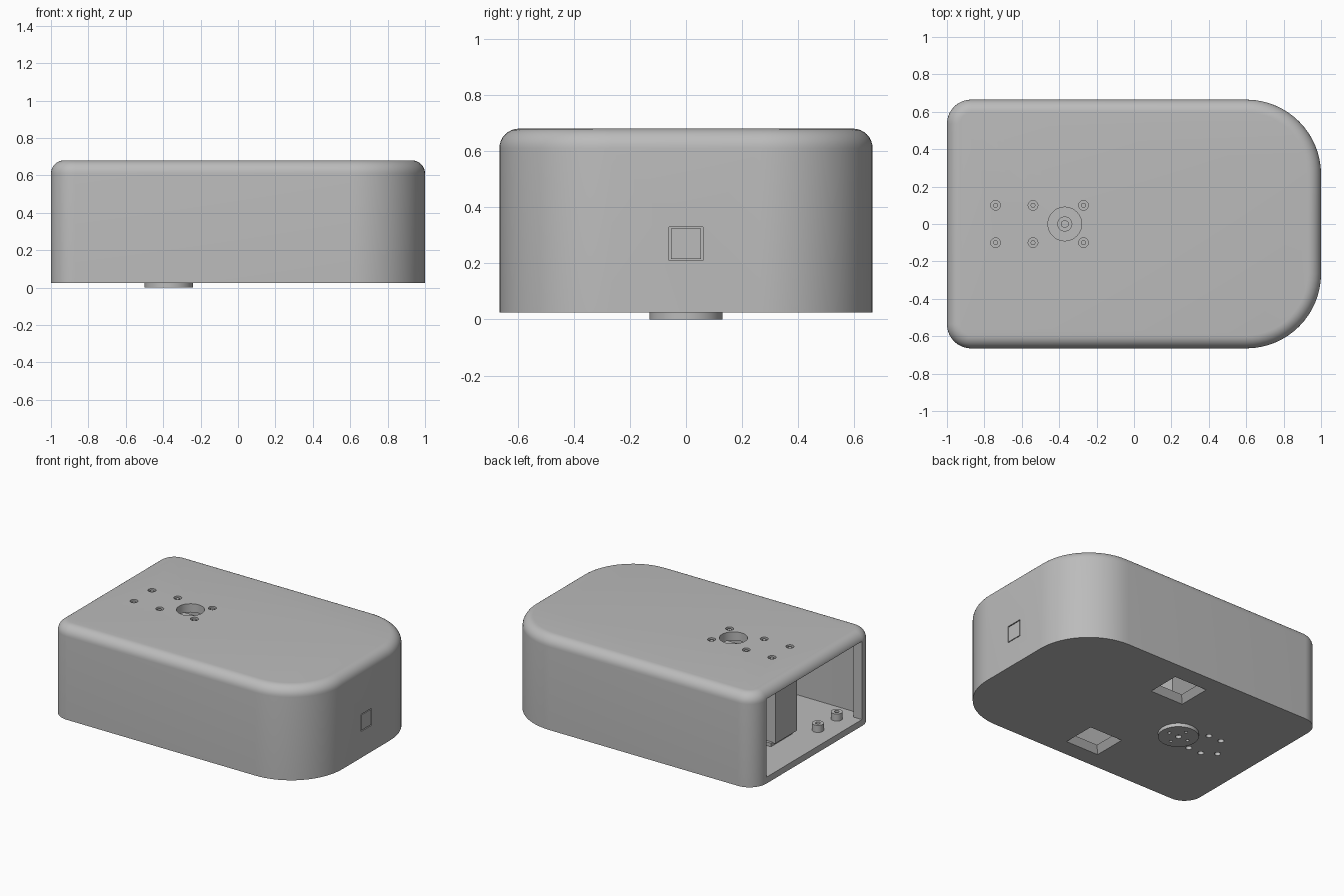
import bpy, bmesh, math
from mathutils import Matrix

cube = bpy.data.objects.get("Cube")
if cube:
    bpy.data.objects.remove(cube, do_unlink=True)

grey = bpy.data.materials.new("plain_grey")
grey.use_nodes = True
grey.diffuse_color = (0.5, 0.5, 0.5, 1)
grey.node_tree.nodes["Principled BSDF"].inputs["Base Color"].default_value = (0.5, 0.5, 0.5, 1)


def finish(name, bm):
    bmesh.ops.recalc_face_normals(bm, faces=bm.faces)
    me = bpy.data.meshes.new(name)
    bm.to_mesh(me)
    bm.free()
    me.materials.append(grey)
    ob = bpy.data.objects.new(name, me)
    bpy.context.collection.objects.link(ob)
    return ob


def outline(inset):
    """Plan outline: small corners at the open end, large ones at the round end."""
    pts = []
    for cx, cy, r, start in ((0.6, 0.265, 0.4, 0), (-0.87, 0.535, 0.13, 90),
                             (-0.87, -0.535, 0.13, 180), (0.6, -0.265, 0.4, 270)):
        for i in range(17):
            a = math.radians(start + 90 * i / 16)
            pts.append((cx + (r - inset) * math.cos(a), cy + (r - inset) * math.sin(a)))
    return pts


def slab(name, pts, z0, z1, top_round=0):
    bm = bmesh.new()
    base = bm.faces.new([bm.verts.new((x, y, z0)) for x, y in pts])
    up = bmesh.ops.extrude_face_region(bm, geom=[base], use_keep_orig=True)["geom"]
    for v in up:
        if isinstance(v, bmesh.types.BMVert):
            v.co.z = z1
    if top_round:
        rim = [e for e in bm.edges if all(v.co.z > z1 - 0.001 for v in e.verts)]
        bmesh.ops.bevel(bm, geom=rim, offset=top_round, segments=8, profile=0.5, affect='EDGES')
    return finish(name, bm)


def box(name, x0, x1, y0, y1, z0, z1, taper=0):
    ob = slab(name, [(x0, y0), (x1, y0), (x1, y1), (x0, y1)], z0, z1)
    if taper:
        for v in ob.data.vertices:
            if v.co.z > (z0 + z1) / 2:
                v.co.x -= math.copysign(taper, v.co.x - (x0 + x1) / 2)
                v.co.y -= math.copysign(taper, v.co.y - (y0 + y1) / 2)
    return ob


def cyl(name, x, y, r, z0, z1, n=32):
    bm = bmesh.new()
    bmesh.ops.create_cone(bm, cap_ends=True, segments=n, radius1=r, radius2=r, depth=z1 - z0,
                          matrix=Matrix.Translation((x, y, (z0 + z1) / 2)))
    return finish(name, bm)


def cut(target, *cutters):
    for c in cutters:
        mod = target.modifiers.new("cut", 'BOOLEAN')
        mod.operation, mod.solver, mod.object = 'DIFFERENCE', 'EXACT', c
        bpy.context.view_layer.objects.active = target
        bpy.ops.object.modifier_apply(modifier=mod.name)
        bpy.data.objects.remove(c, do_unlink=True)


# Hollow housing with an opening in the flat end
HUB = -0.37
shell = slab("housing", outline(0), 0.025, 0.68, 0.07)
cut(shell, slab("cavity", outline(0.065), 0.07, 0.62),
    box("opening", -1.1, -0.9, -0.53, 0.53, 0.07, 0.62))

# Hub access and screw holes in the roof
cut(shell, cyl("access_hole", HUB, 0, 0.09, 0.55, 0.8, 48))
screws = [(x, y) for x in (-0.74, -0.54, -0.27) for y in (-0.1, 0.1)]
for x, y in screws:
    cut(shell, cyl("screw_hole", x, y, 0.026, 0.64, 0.8, 20))

# Flared windows and screw holes in the floor
for s in (-1, 1):
    cut(shell, box("window", -0.15, 0.11, s * 0.42 - 0.12, s * 0.42 + 0.12, 0.024, 0.072, 0.035))
for x, y in ((-0.54, 0.1), (-0.54, -0.1), (-0.64, 0.1), (-0.64, -0.1), (-0.73, -0.04)):
    cut(shell, cyl("floor_hole", x, y, 0.02, 0, 0.06, 20))

# Square plug seated in a fine groove on the round end
cut(shell, box("plug_recess", 0.97, 1.1, -0.06, 0.06, 0.21, 0.33))
plug = box("end_plug", 0.96, 0.999, -0.054, 0.054, 0.216, 0.324)

# Screws in the roof
parts = [shell, plug]
for i, (x, y) in enumerate(screws):
    parts.append(cyl(f"roof_screw_{i + 1}", x, y, 0.013, 0.62, 0.675, 16))

# Drive block standing under the roof, with its shaft and socket
block = box("drive_block", -0.78, -0.22, -0.12, 0.12, 0.09, 0.58)
foot = box("drive_foot", -0.76, -0.24, -0.1, 0.14, 0.065, 0.095)
shaft = cyl("drive_shaft", HUB, 0, 0.04, 0.57, 0.6)
cut(shaft, cyl("socket", HUB, 0, 0.02, 0.58, 0.7, 6))
parts += [block, foot, shaft]

# Turning disc under the floor
disc = cyl("base_disc", HUB, 0, 0.13, 0, 0.03, 64)
cut(disc, cyl("centre_hole", HUB, 0, 0.02, -0.1, 0.02))
for i in range(4):
    a = math.pi / 2 * i
    cut(disc, cyl("disc_hole", HUB + 0.075 * math.cos(a), 0.075 * math.sin(a), 0.011, -0.1, 0.02, 16))
parts.append(disc)

# Hollow mounting posts on the floor
for x in (-0.86, -0.45):
    for y in (-0.24, -0.45):
        post = cyl("mounting_post", x, y, 0.038, 0.065, 0.12)
        cut(post, cyl("post_hole", x, y, 0.016, 0.08, 0.2, 16))
        parts.append(post)

bpy.ops.object.select_all(action='DESELECT')
for ob in parts:
    ob.select_set(True)
bpy.context.view_layer.objects.active = shell
bpy.ops.object.shade_smooth_by_angle(angle=math.radians(30))
